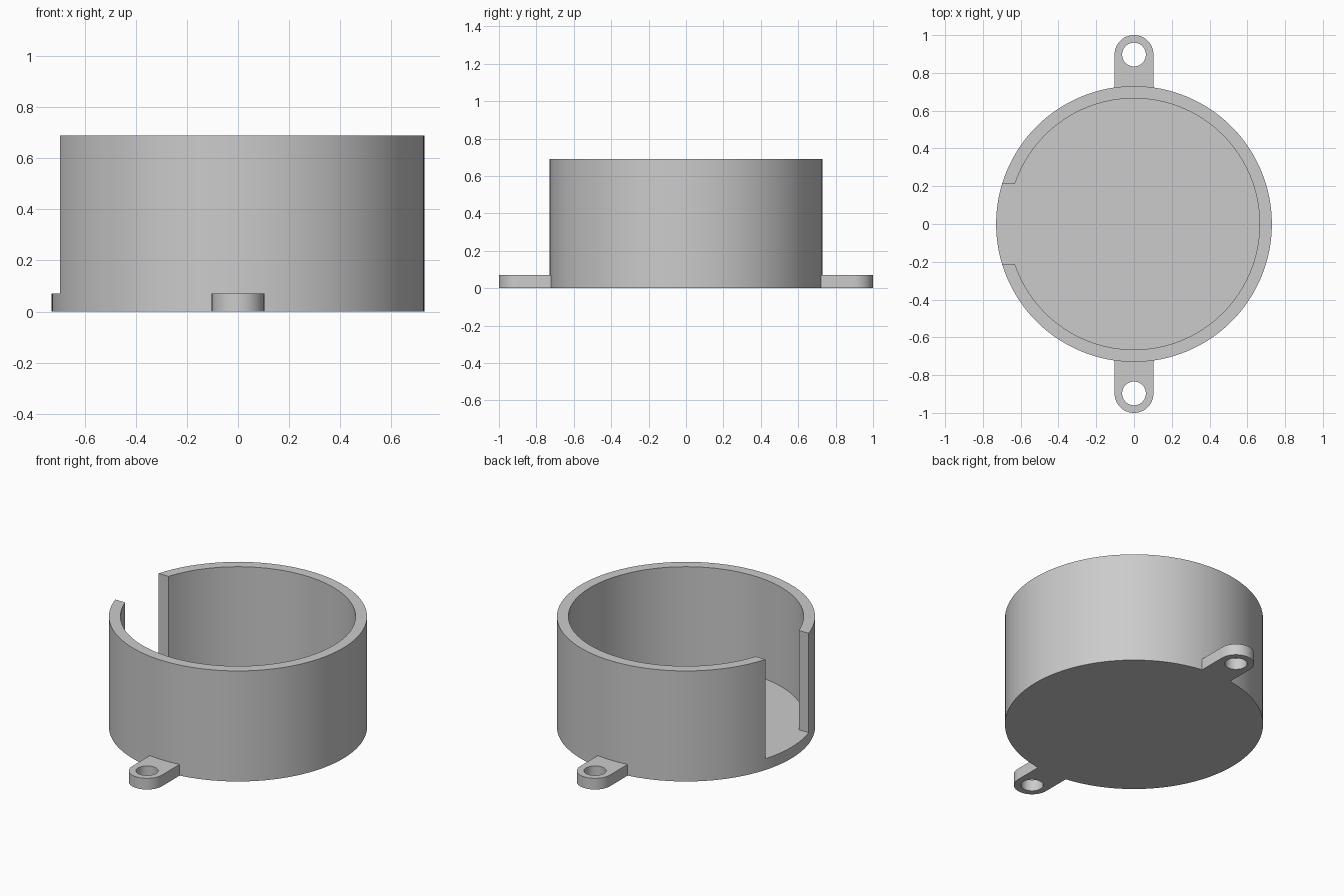
import bpy
import bmesh
from math import pi, cos, sin, asin

if "Cube" in bpy.data.objects:
    bpy.data.objects.remove(bpy.data.objects["Cube"])

OUTER, INNER, HEIGHT = 0.73, 0.665, 0.69
FLOOR = 0.07          # floor and lug thickness
SLOT = 0.213          # half width of the side opening
LUG, HOLE, LUG_Y = 0.103, 0.063, 0.897

grey = bpy.data.materials.new("plain grey")
grey.use_nodes = True
colour = (0.6, 0.6, 0.6, 1)
grey.diffuse_color = colour
grey.node_tree.nodes["Principled BSDF"].inputs["Base Color"].default_value = colour


def arc(radius, start, end, steps, cy=0.0):
    """Points on an arc around (0, cy)."""
    return [(radius * cos(start + (end - start) * i / steps),
             cy + radius * sin(start + (end - start) * i / steps))
            for i in range(steps + 1)]


def prism(name, outline, z0, z1):
    """Extrude a flat outline from z0 up to z1."""
    bm = bmesh.new()
    face = bm.faces.new([bm.verts.new((x, y, z0)) for x, y in outline])
    top = bmesh.ops.extrude_face_region(bm, geom=[face])
    verts = [v for v in top["geom"] if isinstance(v, bmesh.types.BMVert)]
    bmesh.ops.translate(bm, verts=verts, vec=(0, 0, z1 - z0))
    bmesh.ops.recalc_face_normals(bm, faces=bm.faces)
    mesh = bpy.data.meshes.new(name)
    bm.to_mesh(mesh)
    bm.free()
    mesh.materials.append(grey)
    obj = bpy.data.objects.new(name, mesh)
    bpy.context.collection.objects.link(obj)
    return obj


def combine(target, tool, operation):
    """Apply a boolean and discard the tool."""
    mod = target.modifiers.new(operation.lower(), 'BOOLEAN')
    mod.operation, mod.object, mod.solver = operation, tool, 'EXACT'
    bpy.context.view_layer.objects.active = target
    bpy.ops.object.modifier_apply(modifier=mod.name)
    bpy.data.objects.remove(tool)


# Round housing
housing = prism("round_housing", arc(OUTER, 0, 2 * pi, 128)[:-1], 0, HEIGHT)

# Mounting lugs, front and back, each with a screw hole
for side in (1, -1):
    tab = [(-LUG, 0.7), (LUG, 0.7)] + arc(LUG, 0, pi, 24, LUG_Y)
    lug = prism("mounting_lug", [(x, side * y) for x, y in tab], 0, FLOOR)
    combine(housing, lug, 'UNION')
    hole = prism("screw_hole", arc(HOLE, 0, 2 * pi, 32, side * LUG_Y)[:-1], -0.1, 0.2)
    combine(housing, hole, 'DIFFERENCE')

# Cavity and side opening as one keyhole-shaped cut
a = asin(SLOT / INNER)
keyhole = arc(INNER, a - pi, pi - a, 112) + [(-0.9, SLOT), (-0.9, -SLOT)]
combine(housing, prism("cavity", keyhole, FLOOR, HEIGHT + 0.2), 'DIFFERENCE')

# Smooth round walls with crisp rims
bpy.ops.object.select_all(action='DESELECT')
housing.select_set(True)
bpy.context.view_layer.objects.active = housing
bpy.ops.object.shade_smooth_by_angle(angle=pi / 6)
